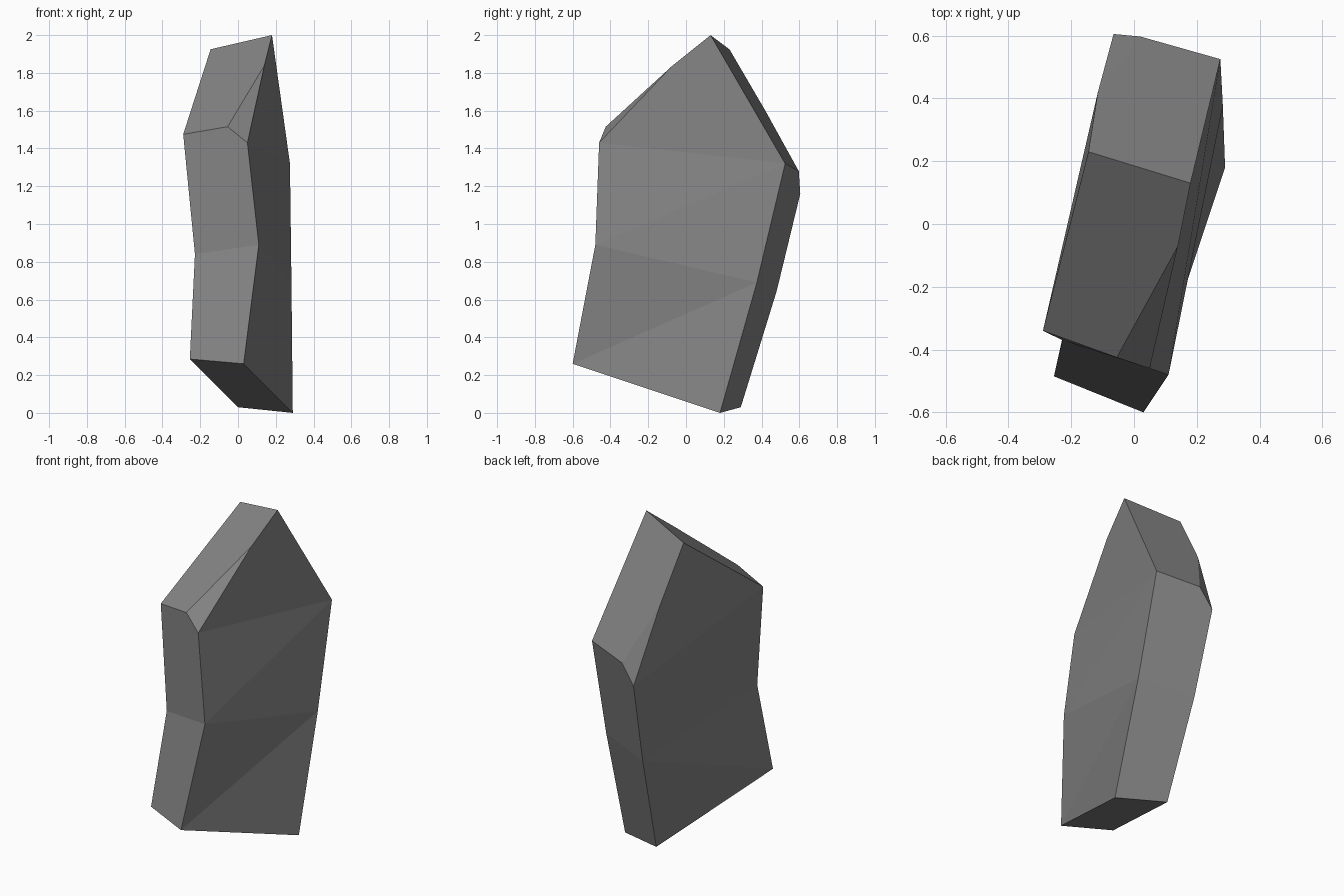
import bpy, bmesh

if "Cube" in bpy.data.objects:
    bpy.data.objects.remove(bpy.data.objects["Cube"])

# Slab-shaped standing rock: two irregular outlines (right and left), bridged and faceted
right = [(0.29, 0.18, 0.0), (0.03, -0.60, 0.26), (0.11, -0.48, 0.89), (0.05, -0.46, 1.43),
         (0.14, -0.07, 1.84), (0.18, 0.13, 2.0), (0.275, 0.525, 1.32), (0.283, 0.375, 0.69)]
left = [(0.0, 0.29, 0.03), (-0.255, -0.485, 0.285), (-0.228, -0.37, 0.84), (-0.29, -0.34, 1.475),
        (-0.145, 0.23, 1.925), (-0.115, 0.42, 1.60), (-0.065, 0.605, 1.16), (-0.04, 0.48, 0.645)]
# Corner chips cut off the front top and the back shoulder
front_chip, back_chip = (-0.055, -0.425, 1.515), (0.02, 0.597, 1.28)

bm = bmesh.new()
R = [bm.verts.new(p) for p in right]
L = [bm.verts.new(p) for p in left]
F, B = bm.verts.new(front_chip), bm.verts.new(back_chip)

faces = [
    # underside and front
    (R[0], R[1], L[1], L[0]), (R[1], R[2], L[2], L[1]), (R[2], R[3], F, L[3], L[2]),
    # front chip, sloping top, back slope, back chip
    (R[3], R[4], F), (F, R[4], R[5], L[4], L[3]),
    (R[5], R[6], B, L[5], L[4]), (B, L[6], L[5]),
    # back
    (R[6], R[7], L[7], L[6], B), (R[7], R[0], L[0], L[7]),
    # broad right side
    (R[3], R[4], R[5], R[6]),
    # broad left side
    (L[3], L[4], L[5], L[6]),
]
# Zigzag facets shared by both broad sides
for S in (R, L):
    faces += [(S[0], S[1], S[7]), (S[1], S[2], S[7]), (S[2], S[6], S[7]), (S[2], S[3], S[6])]
for f in faces:
    bm.faces.new(f)
bmesh.ops.recalc_face_normals(bm, faces=bm.faces)

mesh = bpy.data.meshes.new("standing_rock")
bm.to_mesh(mesh)
bm.free()
stone = bpy.data.materials.new("grey stone")
stone.diffuse_color = (0.23, 0.23, 0.235, 1)
stone.use_nodes = True
stone.node_tree.nodes["Principled BSDF"].inputs["Base Color"].default_value = stone.diffuse_color
mesh.materials.append(stone)
bpy.context.collection.objects.link(bpy.data.objects.new("standing_rock", mesh))
